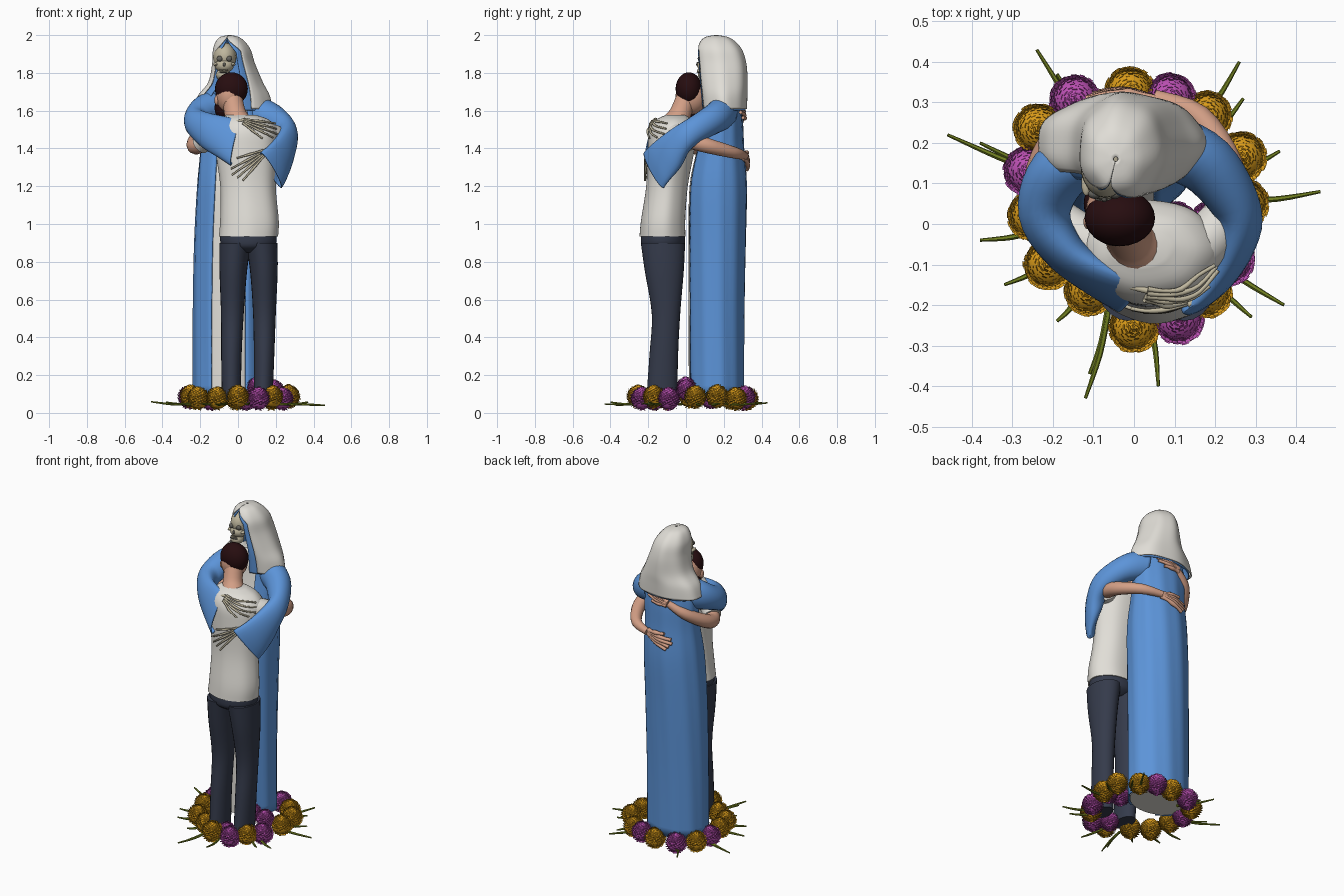
import bpy, bmesh, math, random
from mathutils import Vector as V

if "Cube" in bpy.data.objects:
    bpy.data.objects.remove(bpy.data.objects["Cube"])
random.seed(4)

def material(name, c):
    m = bpy.data.materials.new(name)
    m.diffuse_color = (*c, 1)
    m.use_nodes = True
    m.node_tree.nodes["Principled BSDF"].inputs["Base Color"].default_value = m.diffuse_color
    return m

BLUE = material("robe blue", (.107, .296, .69))
WHITE = material("cloth white", (.75, .73, .68))
SKIN = material("skin", (.66, .35, .24))
HAIR = material("dark hair", (.02, .004, .005))
NAVY = material("trouser navy", (.035, .043, .07))
BONE = material("bone", (.52, .47, .34))
SHADE = material("socket grey", (.13, .125, .11))
ORANGE = material("marigold", (.7, .33, .01))
PINK = material("magenta petals", (.5, .08, .45))
GREEN = material("stem green", (.17, .22, .015))

def make(name, verts, faces, mat, smooth=True, thick=0):
    me = bpy.data.meshes.new(name)
    me.from_pydata([tuple(v) for v in verts], [], faces)
    bm = bmesh.new()
    bm.from_mesh(me)
    bmesh.ops.recalc_face_normals(bm, faces=bm.faces)
    bm.to_mesh(me)
    bm.free()
    me.materials.append(mat)
    if smooth:
        me.shade_smooth()
        me.set_sharp_from_angle(angle=math.radians(50))
    ob = bpy.data.objects.new(name, me)
    bpy.context.collection.objects.link(ob)
    if thick:
        s = ob.modifiers.new("thickness", 'SOLIDIFY')
        s.thickness = thick
    return ob

def smooth_rows(rows, k=5):
    """Catmull-Rom through tuples of numbers"""
    out, n = [], len(rows)
    for i in range(n - 1):
        p = [rows[max(0, min(n - 1, i + j))] for j in (-1, 0, 1, 2)]
        for s in range(k):
            t = s / k
            out.append(tuple(.5 * (2*b + (c - a)*t + (2*a - 5*b + 4*c - d)*t*t + (3*b - a - 3*c + d)*t**3)
                             for a, b, c, d in zip(*p)))
    return out + [tuple(rows[-1])]

def grid(name, rings, mat, closed=True, caps=True, thick=0):
    n = len(rings[0])
    faces = [(i*n + j, i*n + (j + 1) % n, (i + 1)*n + (j + 1) % n, (i + 1)*n + j)
             for i in range(len(rings) - 1) for j in range(n if closed else n - 1)]
    if closed and caps:
        faces += [tuple(range(n)), tuple(range((len(rings) - 1)*n, len(rings)*n))]
    return make(name, [v for r in rings for v in r], faces, mat, True, thick)

def loft(name, rows, mat, gap=0, turn=0, fold=0, waves=11, thick=0, n=48, crown=9):
    """rows of z, cx, cy, rx, ry; gap = half angle left open at the front, closing at crown height"""
    rings = []
    for z, cx, cy, rx, ry in smooth_rows(rows):
        ring, g = [], gap*max(.01, min(1, (crown - z)/.07))
        for j in range(n):
            a = turn + g + (2*math.pi - 2*g) * j / (n - 1) if gap else 2*math.pi*j/n
            f = 1 + fold*math.sin(waves*a + z*2)
            ring.append((cx + rx*f*math.sin(a), cy - ry*f*math.cos(a), z))
        rings.append(ring)
    return grid(name, rings, mat, not gap, True, thick)

def tube(name, pts, mat, n=10, k=4):
    """pts of x, y, z, radius"""
    p = smooth_rows(pts, k)
    rings = []
    for i, q in enumerate(p):
        t = (V(p[min(i + 1, len(p) - 1)][:3]) - V(p[max(i - 1, 0)][:3])).normalized()
        u = t.cross(V((.13, .2, 1))).normalized()
        w = u.cross(t)
        rings.append([V(q[:3]) + q[3]*(u*math.cos(a) + w*math.sin(a))
                      for a in (2*math.pi*j/n for j in range(n))])
    return grid(name, rings, mat)

def sleeve(name, st, mat):
    """stations: top point, bottom point, half width; open at the cuff"""
    p = smooth_rows(st)
    mids = [(V(q[:3]) + V(q[3:6]))/2 for q in p]
    rings = []
    for i, q in enumerate(p):
        t = mids[min(i + 1, len(p) - 1)] - mids[max(i - 1, 0)]
        v = (V(q[:3]) - V(q[3:6]))/2
        h = t.cross(v).normalized()*q[6]
        rings.append([mids[i] + v*math.cos(a) + h*math.sin(a) for a in (2*math.pi*j/24 for j in range(24))])
    return grid(name, rings, mat, True, False, .006)

def blob(name, loc, rad, mat, rot=(0, 0, 0)):
    bpy.ops.mesh.primitive_uv_sphere_add(segments=24, ring_count=16, location=loc, rotation=rot)
    ob = bpy.context.object
    ob.name, ob.scale = name, rad
    ob.data.materials.append(mat)
    ob.data.shade_smooth()
    return ob

# ---- robed figure: gown, open robe, hood, scarf
robe = [(.09, -.05, .155, .188, .152), (.5, -.05, .156, .188, .154), (.9, -.045, .16, .187, .158),
        (1.2, -.035, .165, .182, .158), (1.4, -.03, .178, .17, .13), (1.55, -.03, .19, .17, .11),
        (1.66, -.03, .19, .15, .09), (1.73, -.05, .18, .06, .06)]
loft("gown", [(z, x, y, a - .012, b - .012) for z, x, y, a, b in robe], WHITE)
loft("robe", robe, BLUE, gap=.5, fold=.014, thick=.008)
hood = [(2.0, -.045, .16, .006, .006), (1.985, -.045, .163, .058, .07), (1.93, -.035, .174, .097, .117),
        (1.85, -.025, .188, .113, .13), (1.75, -.015, .195, .145, .13), (1.68, -.025, .198, .19, .126),
        (1.61, -.03, .2, .21, .122)]
loft("head_scarf", hood, WHITE, gap=.75, turn=-.25, fold=.018, waves=7, thick=.006, crown=1.99)
loft("blue_hood", [(z - .008, x, y, a*.93, b*.95) for z, x, y, a, b in hood], BLUE, gap=.5, turn=-.25,
     thick=.005, crown=1.98)
sleeve("left_sleeve", [(-.06, .2, 1.71, -.1, .2, 1.52, .08), (-.17, .13, 1.69, -.2, .12, 1.5, .075),
                       (-.215, .03, 1.62, -.225, .02, 1.46, .065), (-.16, -.06, 1.59, -.18, -.08, 1.4, .05),
                       (-.07, -.11, 1.57, -.1, -.16, 1.35, .04), (.02, -.14, 1.55, -.04, -.205, 1.31, .035)], BLUE)
sleeve("right_sleeve", [(.06, .2, 1.69, .08, .2, 1.5, .08), (.17, .15, 1.65, .19, .14, 1.47, .075),
                        (.25, .03, 1.57, .265, .03, 1.4, .058), (.235, -.08, 1.5, .265, -.03, 1.3, .048),
                        (.18, -.17, 1.43, .25, -.09, 1.23, .035), (.12, -.22, 1.38, .23, -.12, 1.19, .03)], BLUE)

# ---- skull
blob("skull", (-.07, .145, 1.885), (.062, .08, .075), BONE)
blob("cheeks", (-.072, .11, 1.84), (.05, .05, .04), BONE)
blob("jaw", (-.078, .105, 1.79), (.038, .042, .034), BONE)
for s in (-1, 1):
    blob("eye_socket", (-.072 + s*.025, .074, 1.875), (.016, .012, .015), SHADE)
    blob("cheekbone", (-.072 + s*.046, .1, 1.845), (.012, .03, .01), BONE)
blob("nose_hole", (-.073, .062, 1.845), (.007, .008, .012), SHADE)
blob("mouth_gap", (-.077, .068, 1.803), (.026, .012, .003), SHADE)
for i in range(7):
    blob("tooth", (-.095 + i*.006, .061 + abs(i - 3)*.002, 1.812), (.0028, .004, .007), BONE)

# ---- embracing man: trousers, shirt, neck, head
shirt = [(.935, .055, -.123, .157, .122), (1.02, .06, -.12, .155, .117), (1.2, .052, -.1, .147, .11),
         (1.38, .045, -.08, .165, .123), (1.49, .04, -.068, .17, .127), (1.55, .03, -.065, .135, .095),
         (1.578, .015, -.055, .075, .05)]
loft("shirt", shirt, WHITE, fold=.01, waves=7)
loft("trouser_seat", [(.85, .055, -.12, .06, .07), (.885, .055, -.122, .14, .113), (.95, .055, -.122, .15, .115)], NAVY)
for side, xs in (("left", (-.035, -.035, -.03, -.025, -.015)), ("right", (.133, .138, .14, .137, .125))):
    dims = ((.07, -.128, .05, .082), (.3, -.118, .054, .076), (.52, -.106, .06, .075),
            (.75, -.115, .073, .103), (.9, -.122, .084, .117))
    loft(side + "_trouser_leg", [(d[0], x, *d[1:]) for d, x in zip(dims, xs)], NAVY, n=24)
tube("neck", [(.0, -.05, 1.54, .072), (-.015, -.03, 1.585, .058), (-.03, .0, 1.66, .055)], SKIN, 20)
blob("head", (-.045, .03, 1.68), (.074, .085, .1), SKIN)
blob("hair", (-.035, .015, 1.715), (.087, .07, .088), HAIR)
blob("beard", (-.082, .05, 1.615), (.042, .055, .062), HAIR)
blob("ear", (-.113, .005, 1.655), (.012, .018, .026), SKIN)

# ---- arms of the man
tube("right_short_sleeve", [(.13, -.08, 1.47, .07), (.19, -.03, 1.46, .065), (.235, .03, 1.44, .055)], WHITE, 16)
tube("left_short_sleeve", [(-.05, -.08, 1.47, .07), (-.14, -.03, 1.46, .062), (-.2, .02, 1.42, .052)], WHITE, 16)
tube("right_arm", [(.2, -.02, 1.455, .042), (.237, .06, 1.43, .042), (.23, .15, 1.405, .038),
                   (.16, .265, 1.375, .03), (.05, .312, 1.36, .02)], SKIN, 16)
tube("left_arm", [(-.16, -.02, 1.44, .042), (-.222, .05, 1.41, .042), (-.225, .14, 1.44, .04),
                  (-.165, .25, 1.51, .033), (-.08, .295, 1.57, .02)], SKIN, 16)

def hand(name, wrist, d, r, mat, rows, front, length, spread):
    """five fingers in the x-z plane, laid on the lofted surface"""
    dense = smooth_rows(rows)
    side = (-d[1], d[0])
    for i in range(5):
        pts = []
        for k, t in enumerate((0, .25, .5, .75, 1)):
            reach = length*t*(1 - .07*abs(i - 2) - (.2 if i == 0 else 0))
            off = (i - 2)*(.006 + spread*t)
            x, z = wrist[0] + d[0]*reach + side[0]*off, wrist[1] + d[1]*reach + side[1]*off
            _, cx, cy, rx, ry = min(dense, key=lambda q: abs(q[0] - z))
            y = cy + front*(ry*math.sqrt(max(.05, 1 - ((x - cx)/rx)**2)) + .011)
            pts.append((x, y, z, r*(1.15 if k % 2 == 0 and k < 4 else .85)))
        tube(name + "_finger", pts, mat, 8, 3)

hand("right_skin_hand", (.05, 1.36), (-.98, -.2), .012, SKIN, robe, 1, .17, .016)
hand("left_skin_hand", (-.08, 1.57), (.96, .28), .011, SKIN, robe, 1, .15, .012)

# ---- bony hands and forearms
hand("upper_bone_hand", (.03, 1.545), (.93, -.36), .006, BONE, shirt, -1, .19, .019)
hand("lower_bone_hand", (.14, 1.38), (-.82, -.57), .006, BONE, shirt, -1, .21, .023)
for o in (-.009, .009):
    tube("upper_forearm_bone", [(-.16, -.09, 1.5 + o, .008), (-.06, -.14, 1.52 + o, .006), (.035, -.165, 1.545 + o, .008)], BONE)
    tube("lower_forearm_bone", [(.25, -.07, 1.42 + o, .008), (.2, -.16, 1.4 + o, .006), (.135, -.2, 1.378 + o, .008)], BONE)

# ---- flower ring: petals stand out from a round core
def flower(loc, r, mat):
    blob("flower_core", loc, (r*.9, r*.9, r*.9), mat)
    verts, faces, n = [], [], 260
    for i in range(n):
        z = 1 - 2*(i + .5)/n
        a = i*2.39996
        d = V((math.cos(a)*math.sqrt(1 - z*z), math.sin(a)*math.sqrt(1 - z*z), z))
        u = d.cross(V((0, 0, 1))).normalized()
        w = d.cross(u)
        b, c = len(verts), V(loc)
        k = r*random.uniform(.96, 1.05)
        verts += [c + d*r*.88 - u*r*.08, c + d*r*.88 + u*r*.08,
                  c + d*k + u*r*.11 - w*r*.14, c + d*k - u*r*.11 - w*r*.14]
        faces.append((b, b + 1, b + 2, b + 3))
    make("flower_petals", verts, faces, mat, False)

spots = [(-.01, .325, 0), (.09, .31, 1), (.18, .265, 0), (.265, .165, 0), (.27, .05, 0), (.235, -.09, 1),
         (.18, -.17, 0), (.11, -.235, 1), (0, -.255, 0), (-.11, -.165, 0), (-.21, -.1, 0), (-.25, .02, 0),
         (-.26, .13, 1), (-.235, .235, 0), (-.145, .305, 1)]
for x, y, c in spots:
    flower((x, y, random.uniform(.07, .088)), .062, PINK if c else ORANGE)
for x, y, z in ((.1, .0, .135), (.19, .0, .12), (.04, -.17, .065)):
    flower((x, y, z), .055, PINK)

# ---- stems
ends = [(-.24, .43), (-.46, .22), (-.38, .2), (-.38, -.04), (-.32, -.15), (-.19, -.24), (-.11, -.37),
        (-.12, -.43), (.06, -.4), (.29, -.23), (.37, -.2), (.46, .08), (.36, .18), (.26, .4), (.27, .31), (-.19, .37)]
for x, y in ends:
    d = V((x, y - .03, 0)).normalized()
    tube("stem", [(d.x*.24, .03 + d.y*.24, .05, .007), ((x + d.x*.24)/2 + .006, (y + .03 + d.y*.24)/2 - .006, .045, .007),
                  (x, y, random.uniform(.04, .06), .004)], GREEN, 6)
